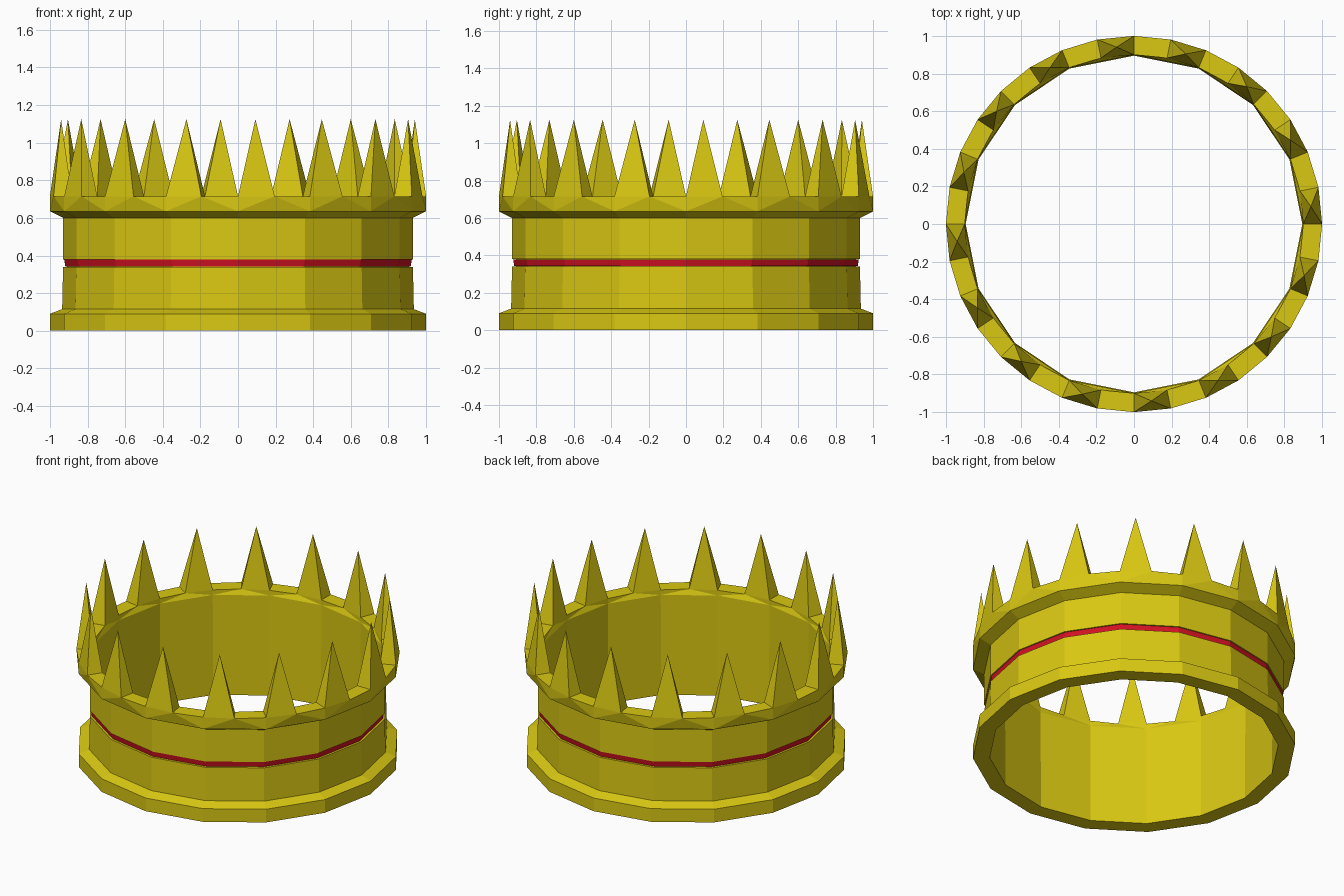
import bpy, bmesh
from math import cos, sin, pi

if "Cube" in bpy.data.objects:
    bpy.data.objects.remove(bpy.data.objects["Cube"])

SIDES = 16


def material(name, rgb):
    m = bpy.data.materials.new(name)
    m.diffuse_color = (*rgb, 1)
    m.use_nodes = True
    m.node_tree.nodes["Principled BSDF"].inputs["Base Color"].default_value = m.diffuse_color
    return m


def ring(bm, radius, z, n):
    return [bm.verts.new((radius * cos(2 * pi * i / n), radius * sin(2 * pi * i / n), z))
            for i in range(n)]


def bridge(bm, a, b):
    n = len(a)
    for i in range(n):
        j = (i + 1) % n
        bm.faces.new((a[i], a[j], b[j], b[i]))


def bridge_double(bm, a, b):
    # joins a coarse ring to a ring with twice the sides
    n = len(a)
    for i in range(n):
        j = (i + 1) % n
        p, m, q = b[2 * i], b[2 * i + 1], b[2 * j]
        for f in ((a[i], a[j], m), (a[i], m, p), (a[j], q, m)):
            bm.faces.new(f)


def finish(bm, name, mat):
    bmesh.ops.recalc_face_normals(bm, faces=bm.faces)
    me = bpy.data.meshes.new(name)
    bm.to_mesh(me)
    bm.free()
    me.materials.append(mat)
    ob = bpy.data.objects.new(name, me)
    bpy.context.collection.objects.link(ob)
    return ob


gold = material("gold", (0.70, 0.58, 0.006))
red = material("red", (0.65, 0.006, 0.016))

# Crown body: flared foot, grooved band and flared rim
bm = bmesh.new()
profile = [(0.90, 0.68), (0.895, 0.0), (1.0, 0.0), (1.0, 0.09), (0.935, 0.115),
           (0.93, 0.34), (0.91, 0.34), (0.91, 0.38), (0.93, 0.38), (0.93, 0.60),
           (1.0, 0.635)]
rings = [ring(bm, r, z, SIDES) for r, z in profile]
for a, b in zip(rings, rings[1:]):
    bridge(bm, a, b)
outer = ring(bm, 1.0, 0.715, 2 * SIDES)
inner = ring(bm, 0.90, 0.715, 2 * SIDES)
bridge_double(bm, rings[-1], outer)
bridge_double(bm, rings[0], inner)

# Spikes rise from every other segment of the rim
for i in range(2 * SIDES):
    j = (i + 1) % (2 * SIDES)
    base = [outer[i], outer[j], inner[j], inner[i]]
    if i % 2:
        bm.faces.new(base)
        continue
    t = 2 * pi * (i + 0.5) / (2 * SIDES)
    tip = bm.verts.new((0.945 * cos(t), 0.945 * sin(t), 1.125))
    for k in range(4):
        bm.faces.new((base[k], base[(k + 1) % 4], tip))
finish(bm, "crown_body", gold)

# Red stripe seated in the groove
bm = bmesh.new()
stripe = [ring(bm, r, z, SIDES) for r, z in
          ((0.906, 0.342), (0.918, 0.342), (0.924, 0.378), (0.906, 0.378))]
for k in range(4):
    bridge(bm, stripe[k], stripe[(k + 1) % 4])
finish(bm, "red_stripe", red)
